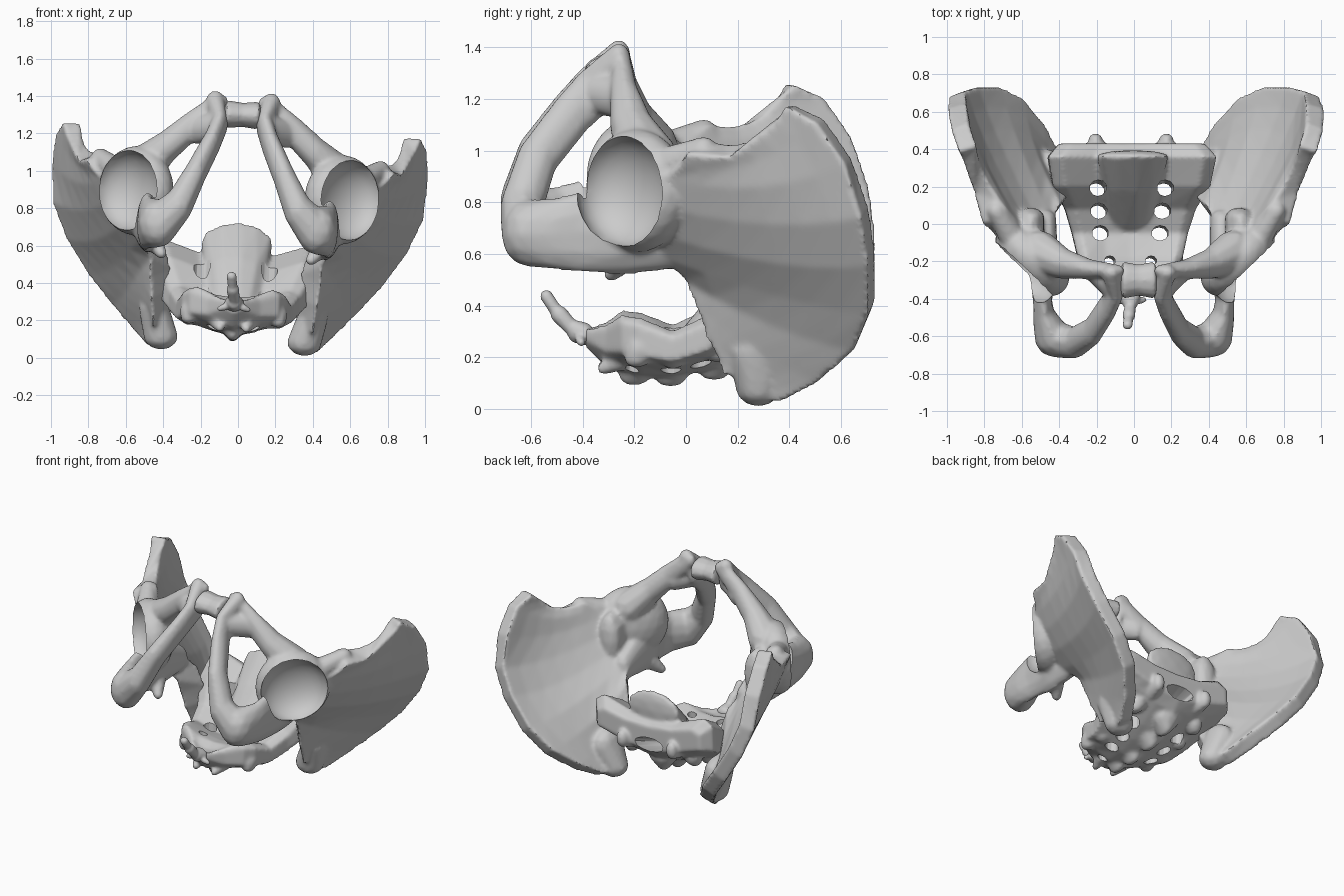
import bpy, bmesh
from mathutils import Vector, Matrix

if "Cube" in bpy.data.objects:
    bpy.data.objects.remove(bpy.data.objects["Cube"])

TILT = .045  # the whole bone rests leaning slightly to one side

bone = bpy.data.materials.new("bone grey")
bone.use_nodes = True
bone.diffuse_color = (.6, .6, .6, 1)
bone.node_tree.nodes["Principled BSDF"].inputs["Base Color"].default_value = bone.diffuse_color

ball = bmesh.new()
bmesh.ops.create_icosphere(ball, subdivisions=2, radius=1)
DIRECTIONS = [v.co.copy() for v in ball.verts]
ball.free()


def limb(bm, *stations, mirror=False):
    """Chain of hulls between ellipsoids, each given as (centre, radii)."""
    pairs = list(zip(stations, stations[1:])) or [(stations[0], stations[0])]
    for side in ((1, -1) if mirror else (1,)):
        for pair in pairs:
            verts = []
            for (x, y, z), radii in pair:
                r = Vector(radii if isinstance(radii, tuple) else (radii,) * 3)
                verts += [bm.verts.new(Vector((x * side, y, z)) + d * r) for d in DIRECTIONS]
            bmesh.ops.convex_hull(bm, input=verts)
            bmesh.ops.delete(bm, geom=[v for v in verts if not v.link_faces], context="VERTS")


def socket_form(bm, centre, radii):
    """Ellipsoid facing out of the hip socket; radii are depth, width, height."""
    place = Matrix.Translation(centre) @ Matrix.Rotation(-.8, 4, "Z") @ Matrix.Diagonal((*radii, 1))
    bmesh.ops.create_icosphere(bm, subdivisions=3, radius=1, matrix=place)


def loft(bm, rings):
    """Closed skin through rings of equal length."""
    rows = [[bm.verts.new(p) for p in ring] for ring in rings]
    n = len(rows[0])
    faces = [bm.faces.new((a[i], a[(i + 1) % n], b[(i + 1) % n], b[i]))
             for a, b in zip(rows, rows[1:]) for i in range(n)]
    faces += [bm.faces.new(rows[0]), bm.faces.new(rows[-1])]
    bmesh.ops.recalc_face_normals(bm, faces=faces)


def make_object(name, bm):
    mesh = bpy.data.meshes.new(name)
    bm.to_mesh(mesh)
    bm.free()
    obj = bpy.data.objects.new(name, mesh)
    bpy.context.collection.objects.link(obj)
    return obj


def finish(obj, voxel, smoothing, cutter=None, mirror=False):
    """Fuse the masses, carve, mirror, then lean the part into its pose."""
    fuse = obj.modifiers.new("fuse", "REMESH")
    fuse.mode, fuse.voxel_size = "VOXEL", voxel
    soften = obj.modifiers.new("soften", "SMOOTH")
    soften.factor, soften.iterations = .5, smoothing
    if cutter:
        carve = obj.modifiers.new("carve", "BOOLEAN")
        carve.operation, carve.object, carve.solver = "DIFFERENCE", cutter, "EXACT"
    if mirror:
        obj.modifiers.new("mirror", "MIRROR").use_mirror_merge = False
    graph = bpy.context.evaluated_depsgraph_get()
    mesh = bpy.data.meshes.new_from_object(obj.evaluated_get(graph))
    obj.modifiers.clear()
    obj.data = mesh
    mesh.materials.clear()
    mesh.materials.append(bone)
    if cutter:
        bpy.data.objects.remove(cutter)
    mesh.transform(Matrix.Translation((-.75 * TILT, 0, 0)) @ Matrix.Rotation(TILT, 4, "Y"))
    bpy.ops.object.select_all(action="DESELECT")
    obj.select_set(True)
    bpy.context.view_layer.objects.active = obj
    bpy.ops.object.shade_smooth_by_angle(angle=.8)


# Iliac wing: root, middle and crest of each rib, from front spine to rear spine
ribs = [
    ((.76, .04, 1.05), (.85, .24, 1.06), (.91, .40, 1.22)),
    ((.72, .0, 1.0), (.84, .28, 1.01), (.95, .52, 1.16)),
    ((.67, -.05, .95), (.83, .30, .91), (.96, .63, 1.0)),
    ((.62, -.07, .85), (.79, .33, .77), (.95, .695, .80)),
    ((.55, -.07, .75), (.72, .36, .62), (.87, .72, .62)),
    ((.48, -.04, .66), (.62, .37, .49), (.74, .72, .43)),
    ((.42, .05, .56), (.53, .34, .37), (.61, .66, .28)),
    ((.40, .09, .44), (.47, .29, .27), (.49, .52, .15)),
    ((.39, .13, .32), (.42, .25, .19), (.42, .39, .07)),
    ((.38, .20, .18), (.39, .24, .13), (.38, .28, .06)),
]
STEPS = [i / 6 for i in range(7)]


def along(rib, t):
    a, b, c = map(Vector, rib)
    return a * (2*t - 1) * (t - 1) + b * 4*t * (1 - t) + c * t * (2*t - 1)


def wing_ring(i):
    before, after = ribs[max(i - 1, 0)], ribs[min(i + 1, len(ribs) - 1)]
    front, back = [], []
    for t in STEPS:
        rise = along(ribs[i], t + .05) - along(ribs[i], t - .05)
        normal = rise.cross(along(after, t) - along(before, t)).normalized()
        half = .03 + .05 * (1 - t) ** 2 + .022 * t ** 4
        front.append(along(ribs[i], t) + normal * half)
        back.append(along(ribs[i], t) - normal * half)
    return front + back[::-1]


hip = bmesh.new()
loft(hip, [wing_ring(i) for i in range(len(ribs))])
# Thick rear end of the wing, beside the sacrum
limb(hip, ((.385, .28, .1), (.095, .09, .075)), ((.43, .28, .25), (.08, .12, .1)))
# Hip socket mass and neck of the wing
socket_form(hip, (.55, -.19, .87), (.15, .24, .24))
limb(hip, ((.58, -.12, .86), (.1, .1, .17)), ((.56, .03, .83), (.08, .06, .17)))
limb(hip, ((.67, -.06, .98), .07), ((.75, .07, 1.04), .05))
# Upper branch of the pubis
limb(hip, ((.13, -.25, 1.36), (.055, .035, .05)), ((.27, -.24, 1.23), (.06, .055, .08)),
     ((.40, -.21, 1.11), (.07, .085, .09)), ((.52, -.15, 1.0), (.11, .12, .11)))
# Pubic body and lower branch
limb(hip, ((.15, -.26, 1.37), (.05, .045, .055)), ((.12, -.34, 1.25), (.045, .1, .09)),
     ((.155, -.44, 1.15), (.045, .085, .09)), ((.235, -.575, .98), (.055, .08, .09)),
     ((.32, -.635, .8), (.075, .085, .1)), ((.42, -.615, .69), (.1, .1, .12)))
limb(hip, ((.125, -.35, 1.23), (.045, .08, .08)), ((.24, -.25, 1.21), (.05, .06, .08)))
# Seat bone, from the tuberosity back to the notch
limb(hip, ((.43, -.61, .70), (.1, .1, .13)), ((.48, -.5, .7), (.06, .08, .14)),
     ((.49, -.4, .71), (.05, .08, .16)), ((.48, -.24, .72), (.08, .1, .18)),
     ((.47, .02, .66), (.06, .06, .09)))
limb(hip, ((.46, -.22, .62), .06), ((.40, -.29, .54), .03))

# Round hip socket
cup = bmesh.new()
socket_form(cup, (.6, -.245, .87), (.14, .215, .215))
finish(make_object("hip_bones", hip), .013, 5, make_object("socket_cutter", cup), mirror=True)

# Cartilage pad between the two pubic bones
pad = bmesh.new()
limb(pad, ((-.08, -.3, 1.3), (.02, .1, .075)), ((0, -.3, 1.3), (.02, .085, .065)),
     ((.08, -.3, 1.3), (.02, .1, .075)))
finish(make_object("pubic_cartilage", pad), .012, 2)

# Sacrum: plate sections as (y, half width, underside, upper side)
sections = [
    (.43, .39, .34, .55), (.36, .45, .27, .61), (.2, .42, .19, .52), (.08, .35, .15, .37),
    (-.05, .31, .12, .31), (-.18, .28, .12, .36), (-.25, .24, .14, .37),
    (-.31, .14, .16, .33), (-.39, .05, .24, .31),
]
OUTLINE = [(-1, -.2), (-.7, -.5), (-.3, -.85), (0, -1), (.3, -.85), (.7, -.5), (1, -.2),
           (1, .8), (.85, 1.05), (.45, .7), (0, .6), (-.45, .7), (-.85, 1.05), (-1, .8)]
sacrum = bmesh.new()
loft(sacrum, [[(w * u, y, (lo + hi) / 2 + v * (hi - lo) / 2) for u, v in OUTLINE]
              for y, w, lo, hi in sections])
# Top vertebral body with its round end face
limb(sacrum, ((0, .36, .6), (.2, .035, .125)), ((0, .2, .45), (.16, .06, .1)),
     ((0, .02, .26), (.12, .06, .06)))
# Upper joint processes, rear crest, side knobs and tail horns
limb(sacrum, ((.17, .34, .36), .06), ((.19, .45, .39), (.04, .035, .06)), mirror=True)
for y, z in ((.28, .18), (.13, .14), (-.04, .115), (-.18, .12)):
    limb(sacrum, ((0, y, z + .08), (.1, .08, .06)), ((0, y - .02, z), (.03, .06, .03)))
    limb(sacrum, ((.23, y, z + .12), .06), ((.24, y - .01, z + .08), (.04, .05, .03)), mirror=True)
limb(sacrum, ((.09, -.25, .19), .04), ((.07, -.32, .16), .025), mirror=True)

# Nerve holes in pairs and the canal
holes = bmesh.new()
for x, y, r in ((.18, .18, .045), (.17, .065, .045), (.16, -.05, .045), (.11, -.2, .03)):
    limb(holes, ((x, y + .03, .7), (r, r * .9, r)), ((x, y - .02, 0), (r, r * .9, r)), mirror=True)
limb(holes, ((0, .48, .4), (.12, .03, .05)), ((0, .2, .3), (.07, .03, .03)))
finish(make_object("sacrum", sacrum), .012, 5, make_object("hole_cutter", holes))

# Tail bone: small stacked segments
tail = bmesh.new()
limb(tail, ((0, -.39, .29), (.055, .035, .045)), ((0, -.43, .3), (.04, .03, .045)))
limb(tail, ((.05, -.41, .27), .02), ((.075, -.405, .26), .015), mirror=True)
limb(tail, ((0, -.44, .31), .03), ((-.01, -.49, .365), .035))
limb(tail, ((-.01, -.49, .36), .025), ((-.02, -.54, .435), (.028, .025, .025)))
finish(make_object("tail_bone", tail), .008, 3)
